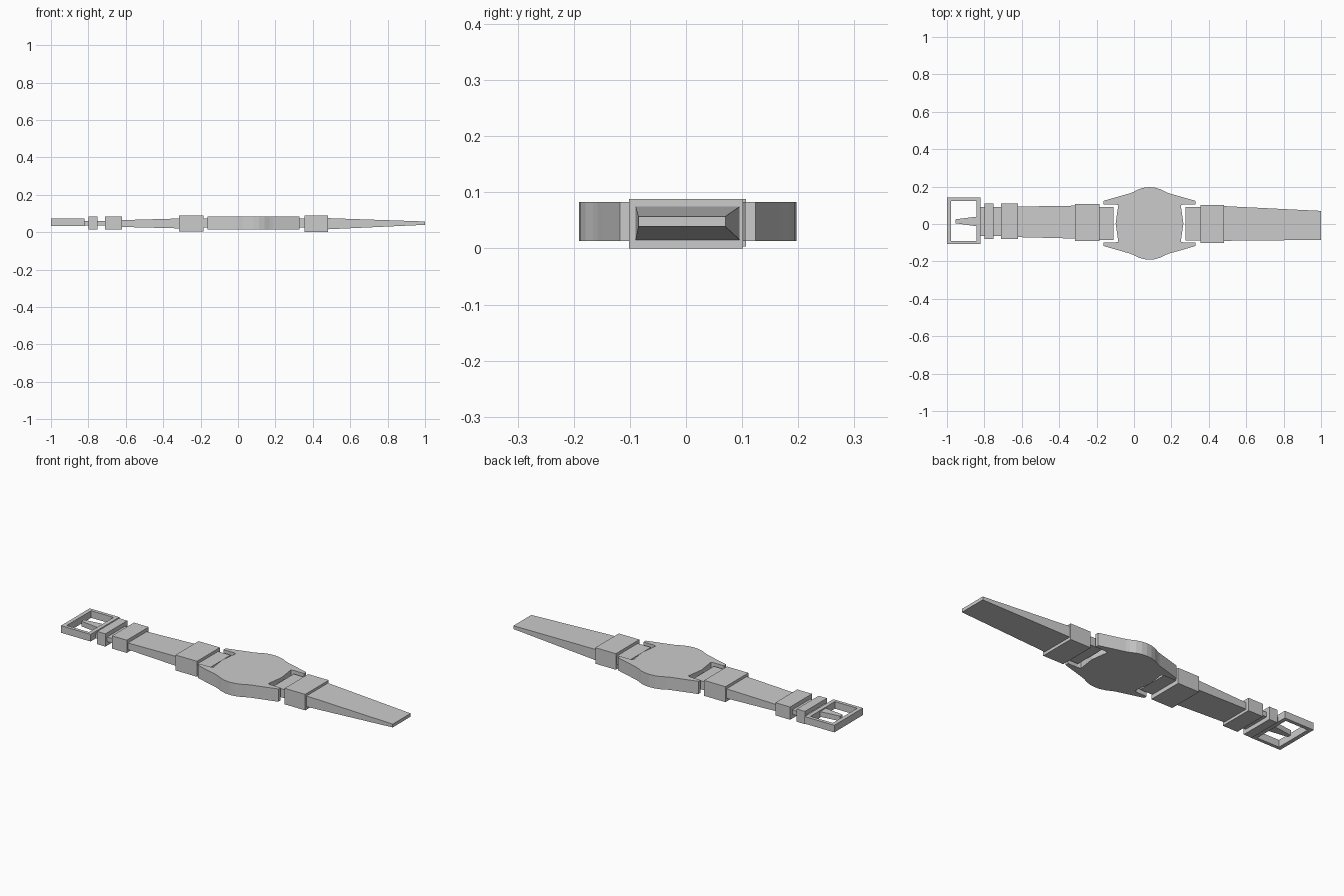
import bpy, bmesh

cube = bpy.data.objects.get("Cube")
if cube:
    bpy.data.objects.remove(cube)

grey = bpy.data.materials.new("plain grey")
grey.use_nodes = True
grey.diffuse_color = (0.6, 0.6, 0.6, 1)
grey.node_tree.nodes["Principled BSDF"].inputs["Base Color"].default_value = (0.6, 0.6, 0.6, 1)


def finish(name, bm):
    bmesh.ops.recalc_face_normals(bm, faces=bm.faces)
    mesh = bpy.data.meshes.new(name)
    bm.to_mesh(mesh)
    bm.free()
    mesh.materials.append(grey)
    obj = bpy.data.objects.new(name, mesh)
    bpy.context.collection.objects.link(obj)
    return obj


def prism(name, outline, z0, z1):
    """Extrude a flat outline from z0 up to z1."""
    bm = bmesh.new()
    face = bm.faces.new([bm.verts.new((x, y, z0)) for x, y in outline])
    top = bmesh.ops.extrude_face_region(bm, geom=[face])["geom"]
    bmesh.ops.translate(bm, vec=(0, 0, z1 - z0),
                        verts=[v for v in top if isinstance(v, bmesh.types.BMVert)])
    return finish(name, bm)


def loft(name, *sections):
    """Join rectangular sections (x, y0, y1, z0, z1) along the band."""
    bm = bmesh.new()
    rings = [[bm.verts.new((x, y, z)) for y, z in ((y0, z0), (y1, z0), (y1, z1), (y0, z1))]
             for x, y0, y1, z0, z1 in sections]
    for a, b in zip(rings, rings[1:]):
        for i in range(4):
            j = (i + 1) % 4
            bm.faces.new((a[i], a[j], b[j], b[i]))
    bm.faces.new(rings[0])
    bm.faces.new(rings[-1])
    return finish(name, bm)


def block(name, x0, x1, *section):
    return loft(name, (x0, *section), (x1, *section))


# Case with four lugs: one quarter outline mirrored both ways
CX, CY = 0.083, 0.003
quarter = [(0, .194), (.03, .191), (.06, .182), (.085, .169), (.105, .161), (.13, .154),
           (.245, .121), (.245, .102), (.185, .102), (.167, .098), (.174, .05), (.181, 0)]
right = quarter + [(x, -y) for x, y in quarter[-2::-1]]
outline = right + [(-x, y) for x, y in right[-2:0:-1]]
prism("watch_case", [(CX + x, CY + y) for x, y in outline], .013, .083)

# Plain strap
block("right_strap_link", .275, .36, -.088, .09, .025, .072)
block("right_wide_keeper", .355, .48, -.102, .102, 0, .088)
loft("right_strap", (.475, -.09, .096, .015, .075), (1, -.085, .07, .039, .057))

# Buckle strap
block("left_strap_link", -.19, -.11, -.085, .092, .025, .072)
block("left_wide_keeper", -.315, -.185, -.092, .107, .003, .088)
loft("left_strap", (-.31, -.078, .098, .02, .073), (-.63, -.07, .093, .028, .064))
block("inner_keeper", -.71, -.62, -.08, .11, .013, .083)
block("strap_end", -.825, -.70, -.065, .09, .035, .06)
block("outer_keeper", -.80, -.75, -.08, .11, .013, .083)

# Buckle frame and prong
ZB = (.033, .072)
block("buckle_end_bar", -1, -.978, -.108, .141, *ZB)
block("buckle_hinge_bar", -.842, -.82, -.108, .141, *ZB)
block("buckle_back_bar", -.99, -.83, .122, .141, *ZB)
block("buckle_front_bar", -.99, -.83, -.108, -.09, *ZB)
prism("buckle_prong", [(-.955, .004), (-.82, -.015), (-.82, .042), (-.955, .025)], .038, .066)
